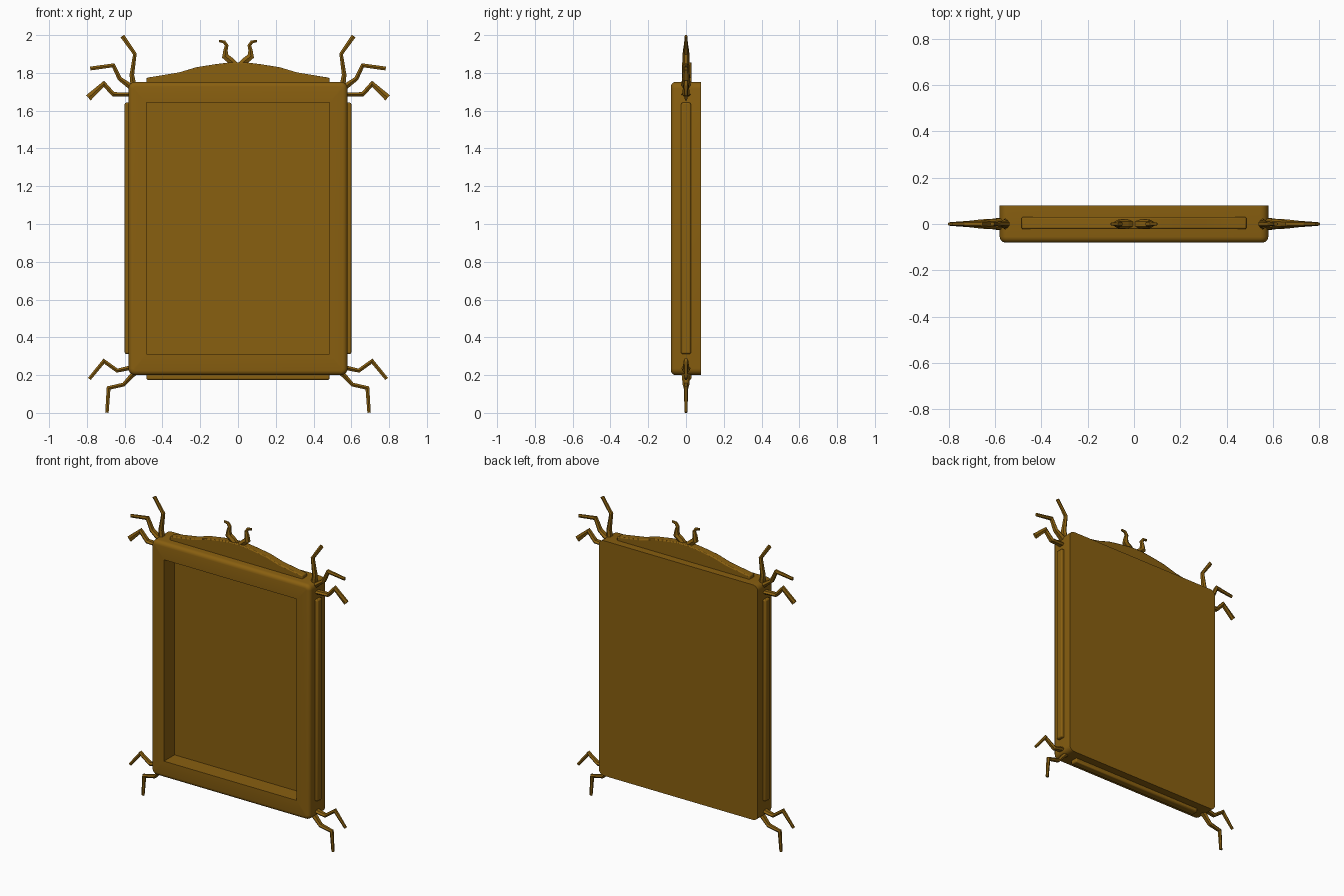
import bpy, bmesh, math
from mathutils import Vector

if "Cube" in bpy.data.objects:
    bpy.data.objects.remove(bpy.data.objects["Cube"])

mat = bpy.data.materials.new("aged_gold")
mat.diffuse_color = (0.25, 0.115, 0.005, 1)
mat.use_nodes = True
mat.node_tree.nodes["Principled BSDF"].inputs["Base Color"].default_value = mat.diffuse_color


def finish(bm, name, smooth=True, bevel=0):
    bmesh.ops.remove_doubles(bm, verts=bm.verts, dist=1e-5)
    bmesh.ops.recalc_face_normals(bm, faces=bm.faces)
    me = bpy.data.meshes.new(name)
    bm.to_mesh(me)
    bm.free()
    ob = bpy.data.objects.new(name, me)
    bpy.context.collection.objects.link(ob)
    me.materials.append(mat)
    if bevel:
        m = ob.modifiers.new("soft_edges", 'BEVEL')
        m.width, m.segments = bevel, 2
        m.limit_method, m.angle_limit = 'ANGLE', math.radians(40)
    if smooth:
        bpy.ops.object.select_all(action='DESELECT')
        ob.select_set(True)
        bpy.context.view_layer.objects.active = ob
        bpy.ops.object.shade_smooth_by_angle(angle=math.radians(35))
    return ob


def loft(rings):
    bm = bmesh.new()
    loops = [[bm.verts.new(p) for p in r] for r in rings]
    n = len(loops[0])
    for a, b in zip(loops, loops[1:]):
        for i in range(n):
            j = (i + 1) % n
            bm.faces.new((a[i], a[j], b[j], b[i]))
    bm.faces.new(loops[0])
    bm.faces.new(loops[-1])
    return bm


def rounded_rect(hx, z0, z1, r, y, seg=5):
    pts = []
    for k, (cx, cz) in enumerate([(hx - r, z1 - r), (r - hx, z1 - r),
                                  (r - hx, z0 + r), (hx - r, z0 + r)]):
        for i in range(seg + 1):
            a = math.pi / 2 * (k + i / seg)
            pts.append((cx + r * math.cos(a), y, cz + r * math.sin(a)))
    return pts


# Frame body: square back edge, rounded front edge, deep recess
rings = [rounded_rect(0.58, 0.20, 1.752, 0.035, 0.08)]
for i in range(5):
    a = math.pi / 2 * i / 4
    d = 0.025 * (1 - math.cos(a))
    rings.append(rounded_rect(0.58 - d, 0.20 + d, 1.752 - d, 0.035 - d,
                              -0.055 - 0.025 * math.sin(a)))
rings.append(rounded_rect(0.485, 0.312, 1.642, 0.0, -0.08))
rings.append(rounded_rect(0.485, 0.312, 1.642, 0.0, 0.03))
finish(loft(rings), "frame_body")


def slab(name, outline, y0, y1, bevel=0.008):
    bm = loft([[(x, y, z) for x, z in outline] for y in (y0, y1)])
    return finish(bm, name, True, bevel)


# Raised strips on the sides and bottom
for s, side in ((-1, "left"), (1, "right")):
    slab(side + "_strip", [(s * 0.56, 0.312), (s * 0.60, 0.312),
                           (s * 0.60, 1.642), (s * 0.56, 1.642)], -0.026, 0.026)
slab("bottom_strip", [(-0.485, 0.175), (0.485, 0.175), (0.485, 0.22), (-0.485, 0.22)],
     -0.022, 0.028)

# Arched crest on the top
half = [(0.485, 1.735), (0.485, 1.774), (0.40, 1.788), (0.31, 1.803), (0.22, 1.83),
        (0.12, 1.846), (0.04, 1.856)]
slab("top_crest", half + [(-x, z) for x, z in reversed(half)], -0.022, 0.03, 0.006)


# Jointed limb: stations are (x, z, half width, half depth)
def limb(name, stations, s):
    pts = [Vector((x * s, 0, z)) for x, z, w, d in stations]
    rings = []
    for i, (x, z, w, d) in enumerate(stations):
        d0 = (pts[i] - pts[max(i - 1, 0)]).normalized()
        d1 = (pts[min(i + 1, len(pts) - 1)] - pts[i]).normalized()
        t = (d0 + d1).normalized()
        side = Vector((-t.z, 0, t.x))
        ref = d0 if d0.length else d1
        side *= min(1.4, 1 / max(0.3, abs(t.dot(ref))))
        rings.append([pts[i] + side * w * u + Vector((0, d * v, 0))
                      for u, v in ((1, -.55), (1, .55), (0, 1), (-1, .55), (-1, -.55), (0, -1))])
    finish(loft(rings), name, False)


limbs = {
    "upper_leg": [(0.55, 1.71, .017, .026), (0.562, 1.79, .012, .020),
                  (0.546, 1.90, .009, .014), (0.612, 1.995, .012, .007)],
    "middle_leg": [(0.545, 1.71, .017, .026), (0.627, 1.77, .011, .020),
                   (0.66, 1.84, .010, .014), (0.782, 1.823, .010, .007)],
    "side_leg": [(0.55, 1.685, .010, .026), (0.66, 1.687, .011, .020),
                 (0.71, 1.742, .012, .014), (0.792, 1.668, .018, .008)],
    "lower_side_leg": [(0.55, 0.24, .012, .026), (0.575, 0.238, .012, .024),
                       (0.64, 0.224, .010, .018), (0.71, 0.274, .010, .013),
                       (0.787, 0.180, .009, .007)],
    "lower_leg": [(0.54, 0.215, .013, .026), (0.565, 0.195, .012, .022),
                  (0.605, 0.150, .010, .018), (0.685, 0.132, .010, .012),
                  (0.694, 0.001, .009, .007)],
    "crest_pincer": [(0.005, 1.84, .012, .018), (0.035, 1.862, .018, .019),
                     (0.068, 1.888, .016, .019), (0.066, 1.92, .011, .016),
                     (0.060, 1.945, .009, .012), (0.073, 1.964, .008, .010),
                     (0.10, 1.969, .006, .006)],
}
for s, side in ((-1, "left"), (1, "right")):
    for name, st in limbs.items():
        limb(side + "_" + name, st, s)
